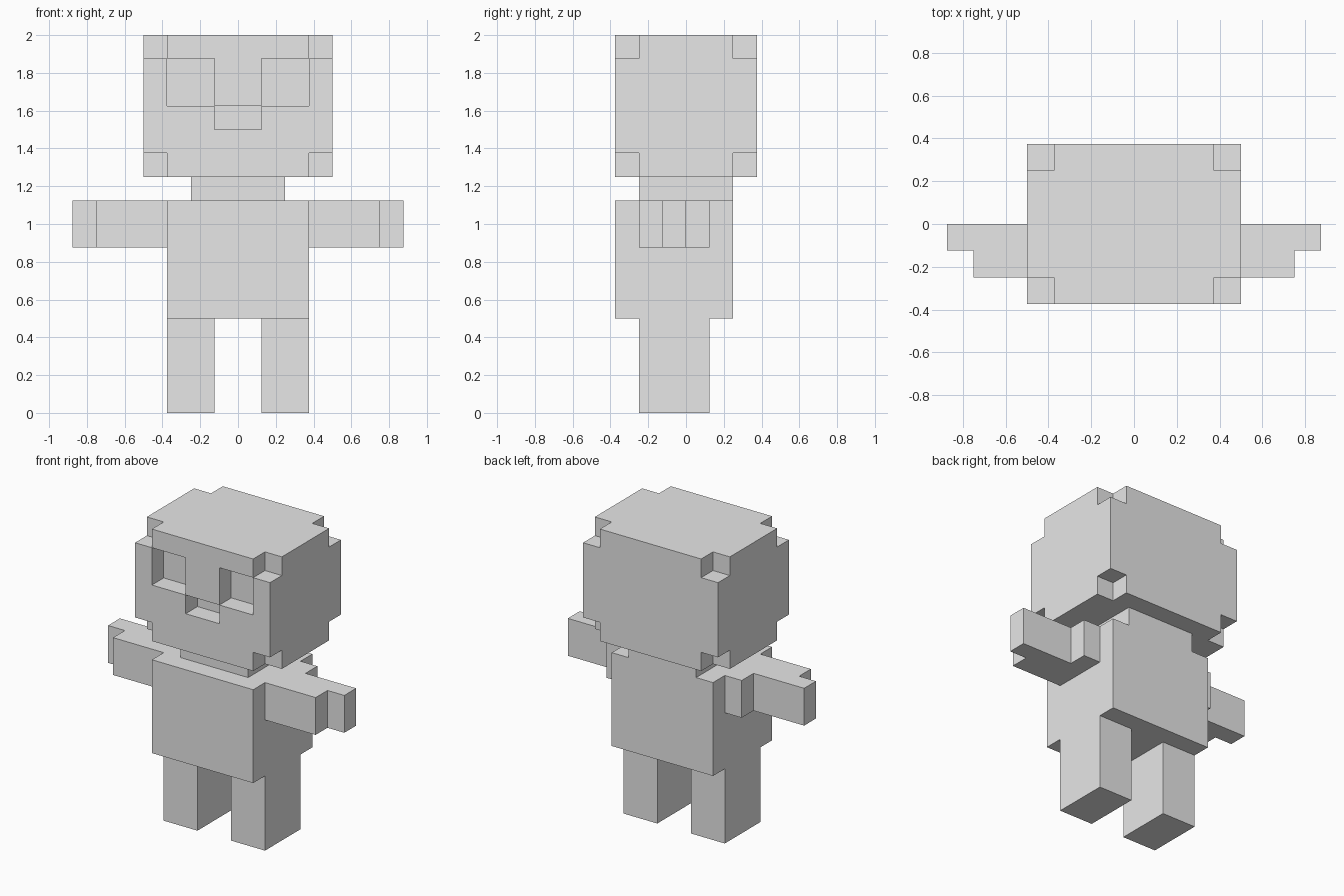
import bpy
import bmesh
import math
from itertools import product
from mathutils import Vector

U = 0.125  # size of one block

default = bpy.data.objects.get("Cube")
if default:
    bpy.data.objects.remove(default, do_unlink=True)

grey = bpy.data.materials.new("plain_grey")
grey.use_nodes = True
colour = (0.8, 0.8, 0.8, 1.0)
grey.diffuse_color = colour
grey.node_tree.nodes["Principled BSDF"].inputs["Base Color"].default_value = colour


def block(x0, x1, y0, y1, z0, z1):
    """Set of unit cells filling a box, in block units."""
    return set(product(range(x0, x1), range(y0, y1), range(z0, z1)))


def mirrored(cells):
    """The same cells reflected across x = 0."""
    return {(-x - 1, y, z) for x, y, z in cells}


def build(name, cells):
    """Skin a set of cells with its outer faces, then merge flat areas."""
    bm = bmesh.new()
    for cell in cells:
        centre = Vector(cell) + Vector((0.5, 0.5, 0.5))
        for axis, sign in product(range(3), (-1, 1)):
            step = [0, 0, 0]
            step[axis] = sign
            if tuple(c + s for c, s in zip(cell, step)) in cells:
                continue
            n = Vector(step)
            a = Vector((n.y, n.z, n.x))
            b = n.cross(a)
            corners = [(i, j) for i, j in ((-1, -1), (1, -1), (1, 1), (-1, 1))]
            bm.faces.new([bm.verts.new((centre + (n + a * i + b * j) / 2) * U)
                          for i, j in corners])
    bmesh.ops.remove_doubles(bm, verts=bm.verts[:], dist=U / 100)
    bmesh.ops.dissolve_limit(bm, angle_limit=math.radians(1),
                             verts=bm.verts[:], edges=bm.edges[:])
    mesh = bpy.data.meshes.new(name)
    bm.to_mesh(mesh)
    bm.free()
    mesh.materials.append(grey)
    obj = bpy.data.objects.new(name, mesh)
    bpy.context.collection.objects.link(obj)


# Head: box with its eight corner blocks removed, sunken eyes and nose
corners = set(product((-4, 3), (-3, 2), (10, 15)))
eye = block(1, 3, -3, -2, 13, 15)
nose = block(-1, 1, -3, -2, 12, 13)
head = block(-4, 4, -3, 3, 10, 16) - corners - eye - mirrored(eye) - nose
build("head", head)

# Neck and torso
build("neck", block(-2, 2, -2, 2, 9, 10))
build("torso", block(-3, 3, -3, 2, 4, 9))

# Arms step inward from shoulder to hand
arm = block(3, 4, -2, 1, 7, 9) | block(4, 6, -2, 0, 7, 9) | block(6, 7, -1, 0, 7, 9)
leg = block(1, 3, -2, 1, 0, 4)
for part, cells in (("arm", arm), ("leg", leg)):
    build("left_" + part, cells)
    build("right_" + part, mirrored(cells))
